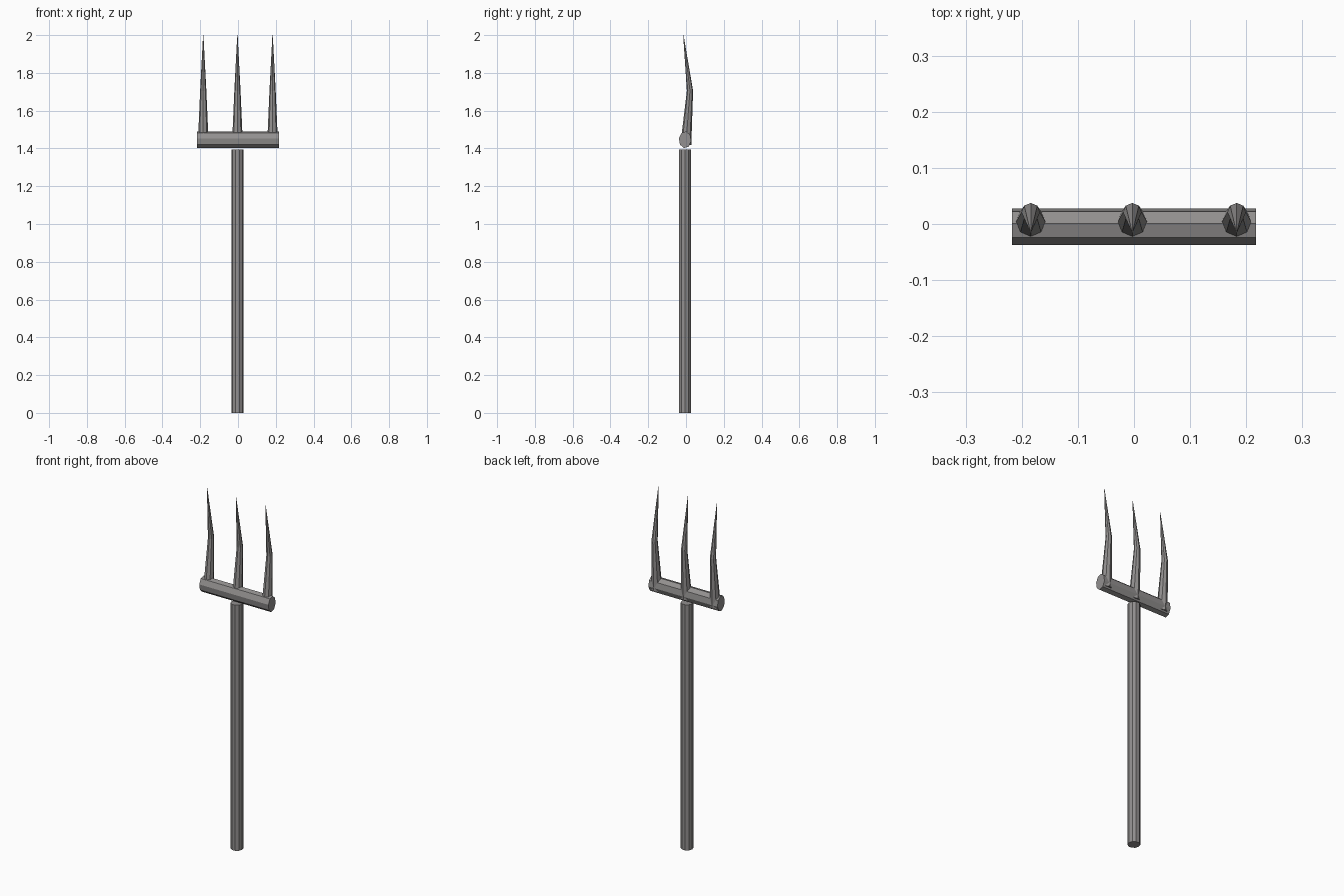
import bpy, bmesh, math
from mathutils import Vector

if "Cube" in bpy.data.objects:
    bpy.data.objects.remove(bpy.data.objects["Cube"])

metal = bpy.data.materials.new("dark warm grey metal")
metal.diffuse_color = (0.29, 0.28, 0.277, 1)
metal.use_nodes = True
metal.node_tree.nodes["Principled BSDF"].inputs["Base Color"].default_value = metal.diffuse_color


def loft(name, rings):
    """Skin a list of equal-length point rings and cap both ends."""
    bm = bmesh.new()
    loops = [[bm.verts.new(p) for p in ring] for ring in rings]
    n = len(loops[0])
    for a, b in zip(loops, loops[1:]):
        for i in range(n):
            j = (i + 1) % n
            bm.faces.new((a[i], a[j], b[j], b[i]))
    bm.faces.new(loops[0])
    bm.faces.new(loops[-1])
    bmesh.ops.recalc_face_normals(bm, faces=bm.faces)
    mesh = bpy.data.meshes.new(name)
    bm.to_mesh(mesh)
    bm.free()
    mesh.materials.append(metal)
    obj = bpy.data.objects.new(name, mesh)
    bpy.context.collection.objects.link(obj)
    return obj


def angles(sides, turn):
    return [math.radians(turn) + math.tau * i / sides for i in range(sides)]


def flat_ring(x, y, z, radius, sides, turn=0):
    return [Vector((x + radius * math.cos(a), y + radius * math.sin(a), z))
            for a in angles(sides, turn)]


# Straight handle, just short of the crossbar
loft("handle", [flat_ring(-0.003, -0.005, z, 0.0325, 10) for z in (0, 1.395)])

# Slightly tall octagonal crossbar
loft("crossbar", [[Vector((x, -0.005 + 0.033 * math.cos(a), 1.446 + 0.0445 * math.sin(a)))
                   for a in angles(8, -10)] for x in (-0.217, 0.217)])

# Three kinked, tapering prongs: (y, z, radius)
profile = [(-0.001, 1.418, 0.029), (0.021, 1.705, 0.0165), (-0.014, 2.0, 0.001)]
for side, x in (("left", -0.184), ("middle", -0.003), ("right", 0.183)):
    loft(side + "_prong", [flat_ring(x, y, z, r, 8) for y, z, r in profile])
